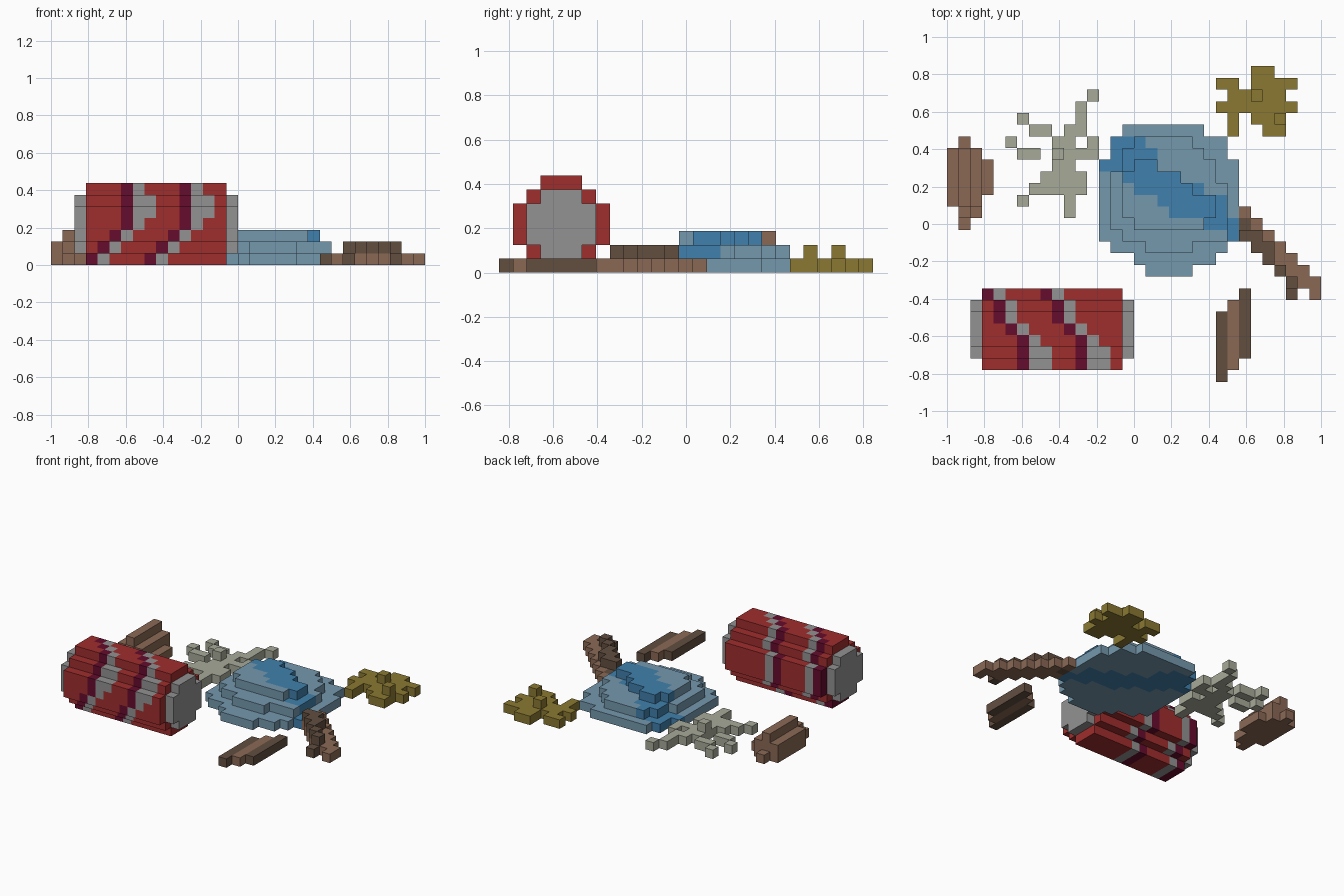
import bpy, bmesh, math
from mathutils import Vector

cube = bpy.data.objects.get("Cube")
if cube:
    bpy.data.objects.remove(cube, do_unlink=True)

S = 0.0625                    # block size
X0, Y0 = -1.0, 13.5 * S       # left edge of column 0, back edge of row 0


def lin(c):
    c /= 255
    return c / 12.92 if c <= 0.04045 else ((c + 0.055) / 1.055) ** 2.4


def material(name, *rgb):
    m = bpy.data.materials.new(name)
    col = (*[lin(c) for c in rgb], 1)
    m.use_nodes = True
    m.diffuse_color = col
    bsdf = m.node_tree.nodes["Principled BSDF"]
    bsdf.inputs["Base Color"].default_value = col
    bsdf.inputs["Roughness"].default_value = 0.9
    return m


RED = material("can red", 160, 45, 45)
MAROON = material("maroon stripe", 102, 12, 45)
GREY = material("tin grey", 147, 146, 146)
WATER = material("pale blue", 117, 152, 174)
DEEP = material("deep blue", 64, 128, 172)
OLIVE = material("mustard", 138, 121, 50)
SAGE = material("sage grey", 167, 170, 153)
BROWN = material("light brown", 138, 105, 85)
BARK = material("dark brown", 98, 78, 64)

SIDES = [Vector(v) for v in ((1, 0, 0), (-1, 0, 0), (0, 1, 0),
                             (0, -1, 0), (0, 0, 1), (0, 0, -1))]


def build(name, cells):
    """Blocks {(column, row, level): material} become one outer shell."""
    mats = list(dict.fromkeys(cells.values()))
    mesh = bpy.data.meshes.new(name)
    for m in mats:
        mesh.materials.append(m)
    bm = bmesh.new()
    for (c, r, z), m in cells.items():
        mid = Vector((X0 + (c + .5) * S, Y0 - (r + .5) * S, (z + .5) * S))
        for n in SIDES:
            if (c + int(n.x), r - int(n.y), z + int(n.z)) in cells:
                continue
            u = Vector((n.y, n.z, n.x))
            v = n.cross(u)
            h = S / 2
            f = bm.faces.new([bm.verts.new(mid + (n + a * u + b * v) * h)
                              for a, b in ((-1, -1), (1, -1), (1, 1), (-1, 1))])
            f.material_index = mats.index(m)
    bmesh.ops.remove_doubles(bm, verts=bm.verts[:], dist=1e-4)
    bmesh.ops.recalc_face_normals(bm, faces=bm.faces[:])
    bm.to_mesh(mesh)
    bm.free()
    ob = bpy.data.objects.new(name, mesh)
    bpy.context.collection.objects.link(ob)
    return ob


def layer(first_row, rows, z, mat):
    """Each row is text such as '5-7 9': runs of filled columns."""
    out = {}
    for r, text in enumerate(rows, first_row):
        for run in text.split():
            a, _, b = run.partition("-")
            for c in range(int(a), int(b or a) + 1):
                out[c, r, z] = mat
    return out


# Drink can lying on its side, with two spiralling stripes
can = {}
climb = {19: 0, 20: 1, 21: 1, 22: 2}
for c in range(2, 16):
    for r in range(19, 26):
        for z in range(7):
            dist = math.hypot(r - 22, z - 3)
            if c in (2, 15):                      # recessed end discs
                if dist < 2.3:
                    can[c, r, z] = GREY
                continue
            if dist > 3.2:
                continue
            turn = min(z, climb.get(r, 3), 3)
            k = c - 3 - turn
            m = RED
            if k in (0, 5):
                m = MAROON
            elif k in (1, 6) or (k in (2, 7) and turn == 3 and z in (4, 5)):
                m = GREY
            can[c, r, z] = m
build("drink_can", can)

# Stepped puddle with a darker diagonal streak
puddle = layer(5, ["15-21", "14-23", "14-23"] + ["13-24"] * 7
               + ["14-23", "16-22", "17-20"], 0, WATER)
puddle |= layer(6, ["16-20", "15-21", "15-22", "14-22"] + ["14-23"] * 4
                + ["15-23", "17-20"], 1, WATER)
puddle |= layer(8, ["16-17", "15-19", "15-20", "15-22", "15-22", "16-21"], 2, WATER)
streak = layer(6, ["14-16", "14-17", "13-17", "15-19", "16-21", "18-23",
                   "19-23", "22-24", "24"], 0, DEEP)
for c, r, z in puddle:
    if (c, r, 0) in streak:
        puddle[c, r, z] = DEEP
build("puddle", puddle)

# Mustard splat
splat = layer(0, ["26-27", "23-24 26-29", "24-28", "23-29", "24 26-28", "24 27-28"],
              0, OLIVE)
splat |= {(26, 2, 1): OLIVE, (28, 4, 1): OLIVE}
build("mustard_splat", splat)

# Pale fish-bone like scrap
scrap = layer(2, ["12", "11", "6 11", "7-8 10-11", "5 9-10 12", "6-7 9-12", "9-10",
                  "8-11", "7-11", "6 10", "10"], 0, SAGE)
scrap[9, 7, 1] = SAGE
build("pale_scrap", scrap)

# Wood chunk
chunk = layer(6, ["1", "0-2", "0-3", "0-3", "0-3", "0-2", "1-2", "1"], 0, BROWN)
chunk |= layer(7, ["0-2"] * 5 + ["1"], 1, BROWN)
chunk |= layer(7, ["1"] * 5, 2, BROWN)
build("wood_chunk", chunk)

# Diagonal branch: light base with a dark ridge
branch = layer(12, ["25", "25-26", "25-27", "26-28", "27-29", "28-30",
                    "29-31", "29 31"], 0, BROWN)
branch[25, 13, 0] = branch[29, 19, 0] = BARK
branch |= layer(14, ["25-26", "26-27", "27", "28", "29"], 1, BARK)
build("branch", branch)

# Small plank: three staggered strips
plank = {}
for i, m in enumerate((BARK, BROWN, BARK)):
    plank |= {(23 + i, r, 0): m for r in range(21 - i, 27 - i)}
build("small_plank", plank)
